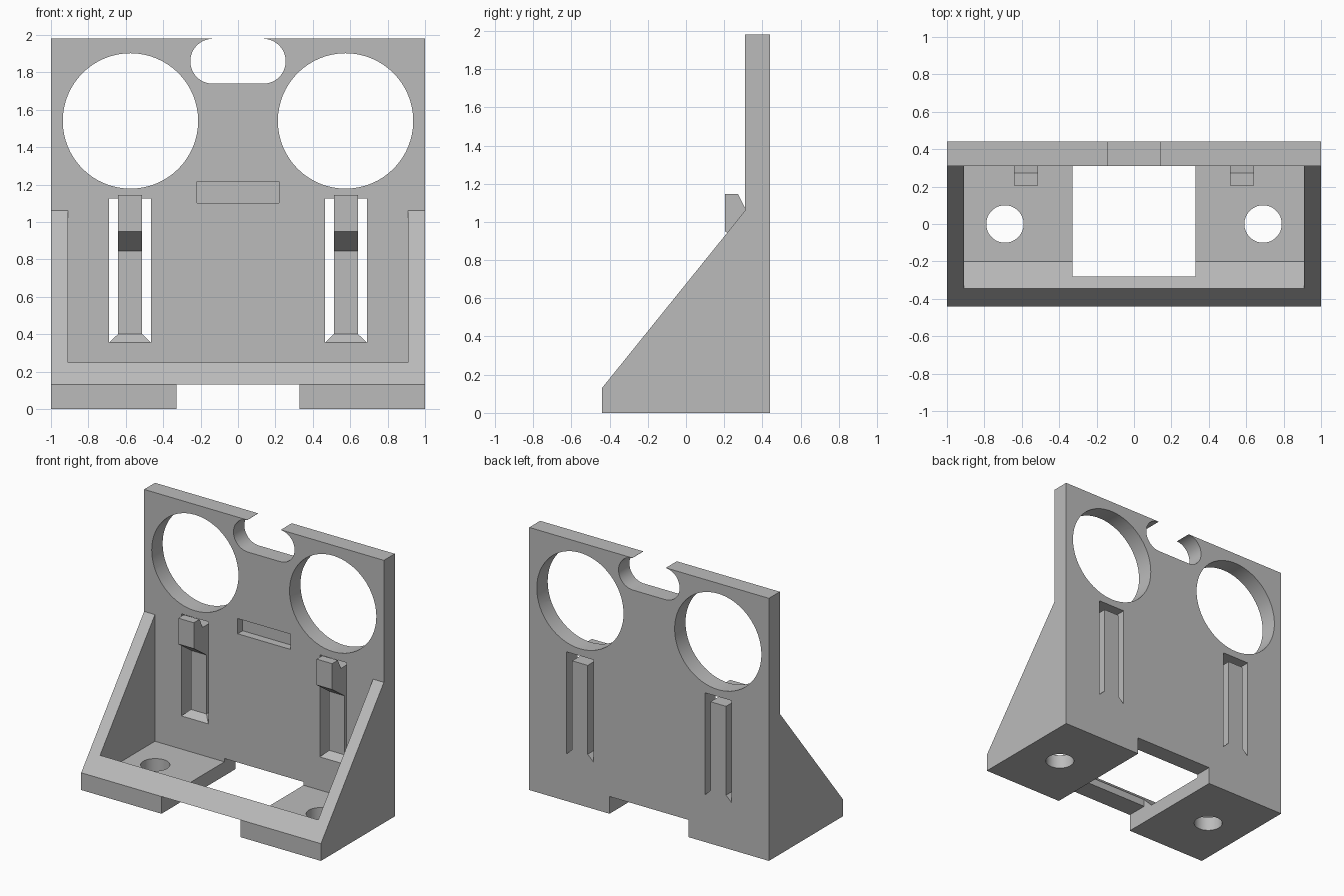
import bpy, bmesh, math
from mathutils import Vector

cube = bpy.data.objects.get("Cube")
if cube:
    bpy.data.objects.remove(cube, do_unlink=True)

grey = bpy.data.materials.new("plain grey")
grey.use_nodes = True
COLOUR = (0.5, 0.5, 0.5, 1)
grey.diffuse_color = COLOUR
grey.node_tree.nodes["Principled BSDF"].inputs["Base Color"].default_value = COLOUR


def prism(name, outline, axis, start, end):
    """Extrude a 2D outline along x, y or z."""
    place = {"x": lambda u, v, w: (w, u, v),
             "y": lambda u, v, w: (u, w, v),
             "z": lambda u, v, w: (u, v, w)}[axis]
    bm = bmesh.new()
    low = [bm.verts.new(place(u, v, start)) for u, v in outline]
    high = [bm.verts.new(place(u, v, end)) for u, v in outline]
    bm.faces.new(low)
    bm.faces.new(high)
    n = len(outline)
    for i in range(n):
        j = (i + 1) % n
        bm.faces.new((low[i], low[j], high[j], high[i]))
    bmesh.ops.recalc_face_normals(bm, faces=bm.faces)
    mesh = bpy.data.meshes.new(name)
    bm.to_mesh(mesh)
    bm.free()
    mesh.materials.append(grey)
    obj = bpy.data.objects.new(name, mesh)
    bpy.context.collection.objects.link(obj)
    return obj


def rect(u0, u1, v0, v1):
    return [(u0, v0), (u1, v0), (u1, v1), (u0, v1)]


def arc(cu, cv, r, a0, a1, steps):
    angles = [math.radians(a0 + (a1 - a0) * i / steps) for i in range(steps + 1)]
    return [(cu + r * math.cos(a), cv + r * math.sin(a)) for a in angles]


def circle(cu, cv, r):
    return arc(cu, cv, r, 0, 360, 64)[:-1]


def cut(target, outline, axis, start, end):
    cutter = prism("cutter", outline, axis, start, end)
    cutter.hide_render = True
    mod = target.modifiers.new("cut", "BOOLEAN")
    mod.operation = "DIFFERENCE"
    mod.solver = "EXACT"
    mod.object = cutter
    bpy.context.view_layer.objects.active = target
    bpy.ops.object.modifier_apply(modifier=mod.name)
    bpy.data.objects.remove(cutter, do_unlink=True)


FRONT, BACK = 0.31, 0.44      # faces of the upright plate
TOP = 1.98

# Bracket: upright plate, gusset walls and base in one side profile
bracket = prism("bracket", [(-BACK, 0), (-BACK, 0.13), (FRONT, 1.06), (FRONT, TOP),
                            (BACK, TOP), (BACK, 0)], "x", -1, 1)

# Hollow between the side walls, with a ramp behind the front lip
cut(bracket, [(-0.345, 0.25), (-0.2, 0.105), (FRONT, 0.105), (FRONT, 1.5), (-0.345, 1.5)],
    "x", -0.91, 0.91)

# Base opening and the channel under it
cut(bracket, rect(-0.33, 0.33, -0.1, 0.13), "y", -0.6, 0.6)
cut(bracket, rect(-0.33, 0.33, -0.28, FRONT), "z", -0.1, 0.3)

# Open rounded notch in the top edge
notch = arc(-0.135, 1.86, 0.12, 90, 270, 24) + arc(0.135, 1.86, 0.12, -90, 90, 24)
cut(bracket, [(u, v - 0.001) for u, v in notch], "y", 0.2, 0.6)
cut(bracket, rect(-0.14, 0.14, 1.9, 2.1), "y", 0.2, 0.6)

# Shallow pocket in the middle of the plate
cut(bracket, rect(-0.22, 0.22, 1.1, 1.215), "y", 0.2, FRONT + 0.06)

for side, word in ((-1, "right"), (1, "left")):
    # Large round window, bolt hole and clip slot
    cut(bracket, circle(side * 0.575, 1.54, 0.362), "y", 0.2, 0.6)
    cut(bracket, circle(side * 0.69, 0, 0.1), "z", -0.1, 0.3)
    mid = side * 0.577
    cut(bracket, rect(mid - 0.112, mid + 0.112, 0.355, 1.125), "y", 0.2, 0.6)

    # Flexible clip with a hooked head
    clip_front = FRONT + 0.045
    prism(word + "_clip", [(clip_front, 0.38), (clip_front, 0.845), (0.205, 0.95),
                           (0.205, 1.145), (0.273, 1.145), (FRONT, 1.07),
                           (BACK, 1.07), (BACK, 0.38)],
          "x", mid - 0.065, mid + 0.065)

    # Flared root that joins the clip to the plate
    root = prism(word + "_clip_root", rect(mid - 0.112, mid + 0.112, FRONT, BACK),
                 "z", 0.355, 0.4)
    for v in root.data.vertices:
        if v.co.z > 0.38:
            v.co.x = mid + math.copysign(0.065, v.co.x - mid)
            v.co.y = max(v.co.y, clip_front)

# Smooth the round bores, keep the edges sharp
bpy.ops.object.select_all(action="DESELECT")
bracket.select_set(True)
bpy.context.view_layer.objects.active = bracket
bpy.ops.object.shade_smooth_by_angle(angle=math.radians(30))
